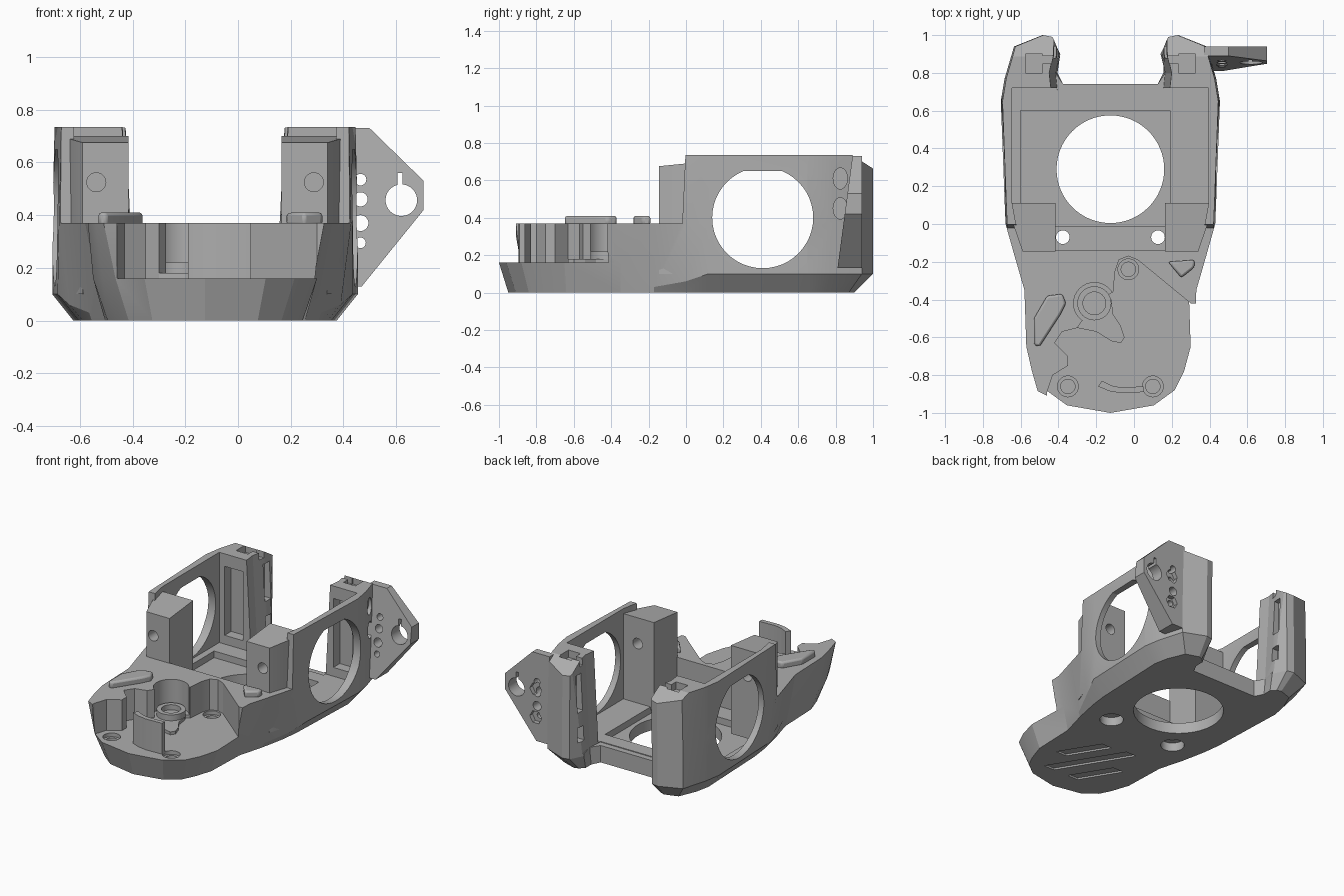
import bpy, bmesh, math

cube = bpy.data.objects.get("Cube")
if cube:
    bpy.data.objects.remove(cube)

CX = -0.125  # symmetry plane of the chassis

grey = bpy.data.materials.new("chassis_grey")
grey.use_nodes = True
grey.diffuse_color = (0.42, 0.42, 0.42, 1)
grey.node_tree.nodes["Principled BSDF"].inputs["Base Color"].default_value = (0.42, 0.42, 0.42, 1)


def loft(name, rings):
    """Skin a stack of point rings and cap both ends."""
    bm = bmesh.new()
    loops = [[bm.verts.new(p) for p in ring] for ring in rings]
    n = len(loops[0])
    for low, high in zip(loops, loops[1:]):
        for i in range(n):
            j = (i + 1) % n
            bm.faces.new((low[i], low[j], high[j], high[i]))
    bm.faces.new(loops[0])
    bm.faces.new(loops[-1])
    bmesh.ops.recalc_face_normals(bm, faces=bm.faces)
    mesh = bpy.data.meshes.new(name)
    bm.to_mesh(mesh)
    bm.free()
    obj = bpy.data.objects.new(name, mesh)
    bpy.context.collection.objects.link(obj)
    mesh.materials.append(grey)
    return obj


def prism(name, pts, lo, hi, axis="z"):
    place = {"z": lambda a, b, h: (a, b, h),
             "x": lambda a, b, h: (h, a, b),
             "y": lambda a, b, h: (a, h, b)}[axis]
    return loft(name, [[place(a, b, h) for a, b in pts] for h in (lo, hi)])


def box(name, x, y, z):
    pts = [(x[0], y[0]), (x[1], y[0]), (x[1], y[1]), (x[0], y[1])]
    return prism(name, pts, z[0], z[1])


def circle(a, b, r, n=32):
    return [(a + r * math.cos(math.tau * i / n), b + r * math.sin(math.tau * i / n)) for i in range(n)]


def sided(pts, s):
    return [(CX + s * d, y) for d, y in pts]


def mirrored(half):
    return sided(half, 1) + sided(half[::-1], -1)


def cut(target, cutter):
    cutter.hide_render = True
    mod = target.modifiers.new("cut", "BOOLEAN")
    mod.operation, mod.solver, mod.object = "DIFFERENCE", "EXACT", cutter
    bpy.context.view_layer.update()
    result = bpy.data.meshes.new_from_object(target.evaluated_get(bpy.context.evaluated_depsgraph_get()))
    target.modifiers.clear()
    target.data = result
    bpy.data.objects.remove(cutter)


def bevel(obj, width):
    mod = obj.modifiers.new("soft_edges", "BEVEL")
    mod.width, mod.segments, mod.limit_method = width, 2, "ANGLE"


# Hull: half outlines as (distance from symmetry plane, y)
rear = [(0.56, 0.12), (0.58, 0.65), (0.56, 0.77), (0.51, 0.94), (0.36, 1), (0.31, 0.99),
        (0.265, 0.9), (0.29, 0.8), (0.25, 0.74), (0, 0.74)]
foot = [(0, -0.95), (0.2, -0.91), (0.29, -0.84), (0.33, -0.76), (0.37, -0.64), (0.38, -0.35),
        (0.43, -0.17), (0.465, 0), (0.48, 0.12), (0.5, 0.65), (0.48, 0.75), (0.43, 0.87), (0.34, 0.9),
        (0.31, 0.89), (0.28, 0.86), (0.28, 0.8), (0.25, 0.74), (0, 0.74)]
nose = [(0, -1), (0.23, -0.96), (0.34, -0.88), (0.39, -0.78), (0.425, -0.65), (0.415, -0.35),
        (0.44, -0.17), (0.515, 0)]
deck = [(0, -1), (0.23, -0.96), (0.385, -0.885), (0.415, -0.78), (0.445, -0.65), (0.455, -0.35),
        (0.507, -0.17), (0.555, 0)]


def ring(half, height, shrink=1.0):
    right = [(CX + d * shrink, y, height(y)) for d, y in half]
    left = [(CX - d * shrink, y, height(y)) for d, y in half[-2:0:-1]]
    return right + left


def chine(y):
    """Height of the lower hull crease along the length."""
    return 0.16 if y < -0.3 else 0.03 if y < -0.1 else 0.06 if y < 0.05 else 0.1


hull = loft("chassis_hull", [ring(foot, lambda y: 0),
                             ring(nose + rear, chine),
                             ring(deck + rear, lambda y: 0.37),
                             ring(deck + rear, lambda y: 0.735, 0.985)])

# Large cuts: deck height, front well, cabin, floor pocket and rear gap
cut(hull, prism("deck_cut", [(-1.5, 0.37), (-0.02, 0.37), (0, 0.8), (-1.5, 0.8)], -2, 2, "x"))
well = [(0.6, -1.2), (0.6, -0.42), (0.3, -0.42), (0.02, -0.19), (-0.03, -0.17), (-0.08, -0.19),
        (-0.1, -0.25), (-0.11, -0.36), (-0.21, -0.42), (-0.3, -0.55), (-0.38, -0.57),
        (-0.42, -0.63), (-0.35, -0.7), (-0.35, -0.75), (-0.43, -0.8), (-0.46, -0.89), (-0.46, -1.2)]
cut(hull, prism("well_cut", well, 0.16, 0.6))
cut(hull, prism("ring_cut", circle(-0.21, -0.42, 0.11), 0.18, 0.6))
cabin = [(0.44, -0.14), (0.5, 0), (0.52, 0.11), (0.52, 0.72)]
cut(hull, prism("cabin_cut", mirrored(cabin), 0.12, 1))
cut(hull, box("pocket_cut", (-0.6, 0.19), (-0.01, 0.6), (0.075, 1)))
gap = [(0.28, 0.7), (0.29, 0.8), (0.27, 0.9), (0.27, 1.1)]
cut(hull, loft("rear_gap_cut", [[(CX + (x - CX) * k, y, z) for x, y in mirrored(gap)]
                                for k, z in ((1, 0.115), (1.13, 0.8))]))
cut(hull, prism("rear_slope_cut", [(0.88, 0.74), (1.02, 0.65), (1.1, 0.9), (0.88, 0.9)], -2, 2, "x"))

# Round openings: floor, side walls, bolt holes
cut(hull, prism("floor_hole", circle(CX, 0.29, 0.285, 64), -0.2, 0.3))
side_hole = [(y, min(z, 0.65)) for y, z in circle(0.41, 0.4, 0.27, 48)]
cut(hull, prism("side_hole", side_hole, -2, 2, "x"))
for x in (-0.377, 0.127):
    cut(hull, prism("bolt_hole", circle(x, -0.07, 0.036), -0.2, 0.5))
    cut(hull, prism("bolt_counterbore", circle(x, -0.07, 0.075), -0.2, 0.06))
for x, y in ((-0.35, -0.86), (0.1, -0.86), (-0.03, -0.24)):
    cut(hull, prism("screw_seat", circle(x, y, 0.055), 0.135, 0.3))
    cut(hull, prism("screw_hole", circle(x, y, 0.038), 0.07, 0.3))

# Three slanted grooves underneath
for x, y, k in ((-0.105, -0.557, 1.8), (0.015, -0.475, 1), (-0.235, -0.66, 1)):
    dx, dy = -0.08 * k, 0.13 * k
    groove = [(x - dx - 0.04, y - dy), (x - dx + 0.04, y - dy), (x + dx + 0.04, y + dy), (x + dx - 0.04, y + dy)]
    cut(hull, prism("groove", groove, -0.1, 0.012))

# Rear columns: front channels, top notches and inner slots
for s in (-1, 1):
    def rear_cut(name, d, y, z):
        cut(hull, box(name, sorted((CX + s * d[0], CX + s * d[1])), y, z))
    rear_cut("channel", (0.34, 0.48), (0.68, 0.79), (0.18, 0.65))
    rear_cut("top_notch", (0.36, 0.45), (0.8, 0.9), (0.685, 0.9))
    rear_cut("top_slot", (0.25, 0.37), (0.85, 0.89), (0.69, 0.9))
    rear_cut("long_slot", (0.2, 0.335), (0.88, 0.94), (0.4, 0.65))
    rear_cut("short_slot", (0.2, 0.325), (0.88, 0.94), (0.2, 0.3))
for z in (0.61, 0.45):
    cut(hull, prism("wall_port", [(y, z + 1.5 * (h - z)) for y, h in circle(0.825, z, 0.038)], 0.38, 0.6, "x"))

# Front pillars with a round bore and a slightly sloping top
pillar = [(0.29, -0.145), (0.465, -0.145), (0.515, 0.0), (0.53, 0.11), (0.29, 0.11)]
for s, side in ((1, "left"), (-1, "right")):
    outline = sided(pillar, s)
    post = loft(side + "_pillar", [[(x, y, 0.1) for x, y in outline],
                                   [(x, y, 0.69 + 0.1 * y) for x, y in outline]])
    cut(post, prism("bore", circle(CX + s * 0.413, 0.525, 0.036), -0.5, 0.5, "y"))

# Raised pads on the deck
pads = {"long_pad": [(-0.53, -0.64), (-0.53, -0.5), (-0.46, -0.38), (-0.38, -0.37), (-0.36, -0.42),
                     (-0.39, -0.48), (-0.5, -0.65)],
        "small_pad": [(0.18, -0.2), (0.32, -0.19), (0.32, -0.23), (0.25, -0.285)]}
for name, pts in pads.items():
    bevel(prism(name, pts, 0.36, 0.41), 0.012)

# Well details: curved fin, low ledge and hollow boss
fin = [(-0.19, -0.86), (-0.13, -0.885), (-0.07, -0.895), (0.05, -0.89), (0.05, -0.86),
       (-0.07, -0.865), (-0.12, -0.855), (-0.17, -0.83)]
prism("curved_fin", fin, 0.15, 0.37)
ledge = [(-0.3, -0.55), (-0.2, -0.57), (-0.12, -0.62), (-0.07, -0.63), (-0.05, -0.6), (-0.07, -0.54),
         (-0.11, -0.48), (-0.12, -0.4), (-0.28, -0.4)]
prism("well_ledge", ledge, 0.15, 0.18)
boss = prism("hollow_boss", circle(-0.21, -0.42, 0.09), 0.15, 0.22)
cut(boss, prism("boss_bore", circle(-0.21, -0.42, 0.06), 0.185, 0.4))

# Side bracket with sloping front face, keyhole, ports and hexagonal sockets behind
bracket = [(0.37, 0.73), (0.5, 0.73), (0.705, 0.53), (0.705, 0.42), (0.47, 0.13), (0.37, 0.13)]
plate = loft("side_bracket", [[(x, 0.81 + 0.08 * (z - 0.13) / 0.6, z) for x, z in bracket],
                              [(x, 0.94, z) for x, z in bracket]])
cut(plate, prism("keyhole", circle(0.62, 0.457, 0.06), 0.5, 1.2, "y"))
cut(plate, box("key_slot", (0.605, 0.625), (0.5, 1.2), (0.48, 0.56)))
for z, r in ((0.535, 0.022), (0.46, 0.027), (0.37, 0.03), (0.295, 0.02)):
    cut(plate, prism("port", circle(0.465, z, r), 0.5, 1.2, "y"))
for z in (0.48, 0.29):
    cut(plate, prism("hex_socket", circle(0.475, z, 0.045, 6), 0.91, 1.2, "y"))

# Crisp edges with smooth bores
for obj in [o for o in bpy.context.scene.objects if o.type == "MESH"]:
    bpy.ops.object.select_all(action="DESELECT")
    obj.select_set(True)
    bpy.context.view_layer.objects.active = obj
    bpy.ops.object.shade_smooth_by_angle(angle=math.radians(15))
